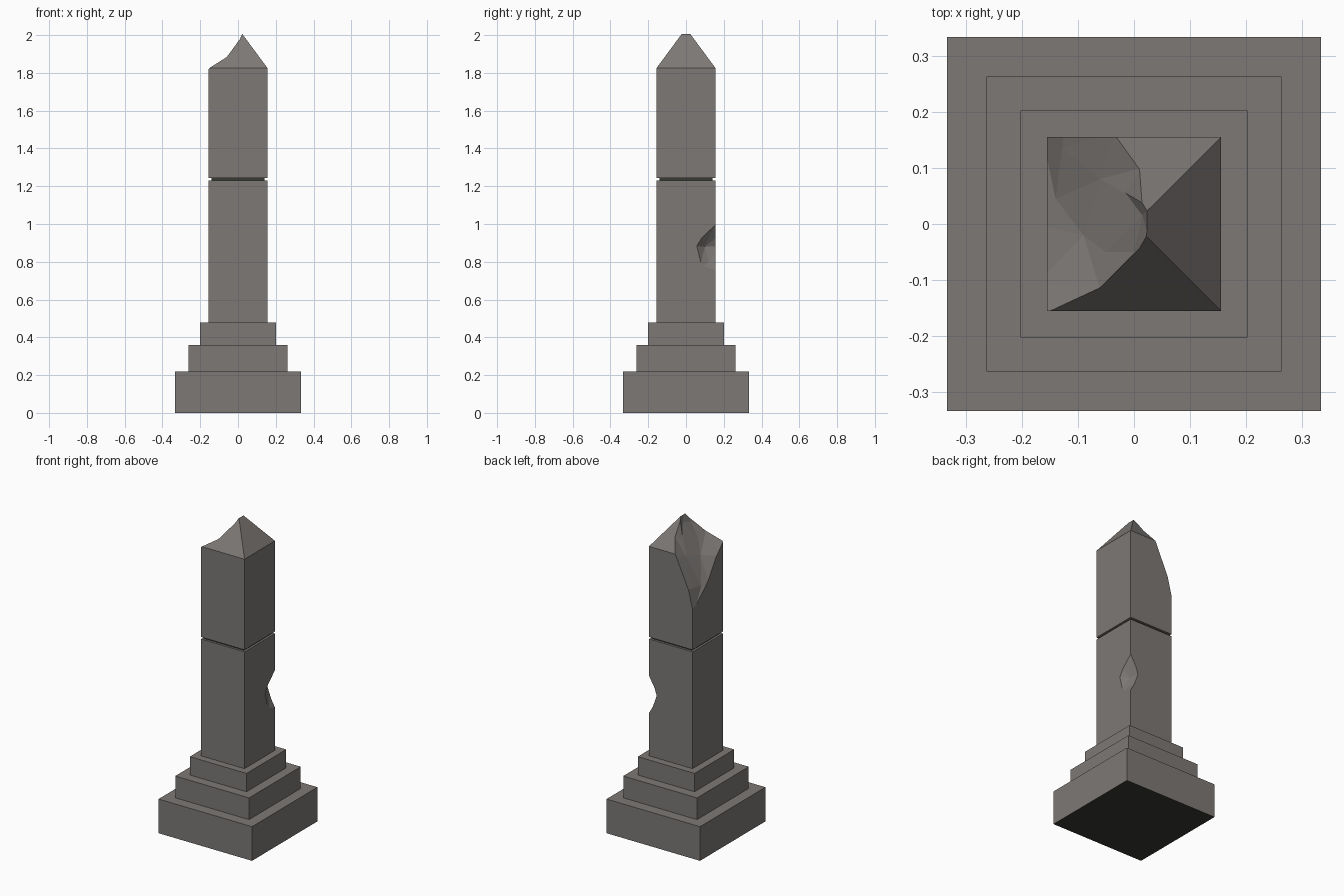
import bpy, bmesh
from mathutils import Vector
from mathutils.geometry import delaunay_2d_cdt

if "Cube" in bpy.data.objects:
    bpy.data.objects.remove(bpy.data.objects["Cube"])


def flat_colour(name, rgb):
    mat = bpy.data.materials.new(name)
    mat.diffuse_color = (*rgb, 1)
    mat.use_nodes = True
    mat.node_tree.nodes["Principled BSDF"].inputs["Base Color"].default_value = mat.diffuse_color
    return mat


stone = flat_colour("warm grey stone", (0.205, 0.19, 0.18))
dark = flat_colour("dark recess", (0.04, 0.042, 0.032))


def add_object(name, bm, mat=stone):
    bmesh.ops.recalc_face_normals(bm, faces=bm.faces)
    mesh = bpy.data.meshes.new(name)
    bm.to_mesh(mesh)
    bm.free()
    mesh.materials.append(mat)
    ob = bpy.data.objects.new(name, mesh)
    bpy.context.collection.objects.link(ob)
    return ob


def square_stack(name, rings, mat=stone):
    """Solid lofted through square rings given as (half width, height)."""
    bm = bmesh.new()
    loops = [[bm.verts.new((sx * h, sy * h, z))
              for sx, sy in ((-1, -1), (1, -1), (1, 1), (-1, 1))] for h, z in rings]
    for a, b in zip(loops, loops[1:]):
        for i in range(4):
            j = (i + 1) % 4
            bm.faces.new((a[i], a[j], b[j], b[i]))
    bm.faces.new(loops[0][::-1])
    bm.faces.new(loops[-1])
    return add_object(name, bm, mat)


def hull_cutter(points):
    """Convex cutter for a simple knock."""
    bm = bmesh.new()
    for p in points:
        bm.verts.new(p)
    bmesh.ops.convex_hull(bm, input=bm.verts)
    loose = [v for v in bm.verts if not v.link_faces]
    bmesh.ops.delete(bm, geom=loose, context='VERTS')
    return add_object("chip_cutter", bm)


def broken_surface_cutter(points, top):
    """Facets through the points, extended up to a flat top."""
    flat = [Vector(p[:2]) for p in points]
    co, _, tris, orig, _, _ = delaunay_2d_cdt(flat, [], [], 0, 1e-5)
    bm = bmesh.new()
    verts = [bm.verts.new((c.x, c.y, points[o[0]][2])) for c, o in zip(co, orig)]
    for t in tris:
        bm.faces.new([verts[i] for i in t])
    lid = bmesh.ops.extrude_face_region(bm, geom=bm.faces[:], use_keep_orig=True)["geom"]
    for v in lid:
        if isinstance(v, bmesh.types.BMVert):
            v.co.z = top
    return add_object("break_cutter", bm)


def cut(ob, cutter):
    cutter.hide_render = True
    mod = ob.modifiers.new("chip", 'BOOLEAN')
    mod.operation = 'DIFFERENCE'
    mod.solver = 'EXACT'
    mod.object = cutter
    deps = bpy.context.evaluated_depsgraph_get()
    mesh = bpy.data.meshes.new_from_object(ob.evaluated_get(deps))
    ob.modifiers.clear()
    ob.data = mesh
    bpy.data.objects.remove(cutter)


# Stepped plinth, with a dark underside
base = square_stack("plinth_bottom", [(0.333, 0), (0.333, 0.22)])
base.data.materials.append(dark)
for f in base.data.polygons:
    f.material_index = 1 if f.normal.z < -0.5 else 0
square_stack("plinth_middle", [(0.263, 0.22), (0.263, 0.36)])
square_stack("plinth_top", [(0.202, 0.36), (0.202, 0.478)])

# Shaft in two blocks with a dark recessed joint
lower = square_stack("lower_shaft", [(0.155, 0.478), (0.155, 1.23)])
square_stack("joint", [(0.141, 1.23), (0.141, 1.243)], dark)
upper = square_stack("upper_shaft_and_tip",
                     [(0.155, 1.243), (0.155, 1.827), (0.0005, 2.036)])

# Small chip on the back right edge
cut(lower, hull_cutter([
    (0.165, 0.165, 1.02), (0.175, 0.075, 0.95), (0.175, 0.035, 0.885),
    (0.175, 0.055, 0.82), (0.175, 0.068, 0.755), (0.165, 0.165, 0.733),
    (0.095, 0.175, 0.88), (0.115, 0.175, 0.94), (0.125, 0.175, 0.8),
    (0.115, 0.1, 0.88), (0.135, 0.12, 0.8), (0.25, 0.25, 0.88)]))

# Large break at the back left of the tip
cut(upper, broken_surface_cutter([
    # outer rim
    (0.028, -0.03, 2.03), (0.028, 0.03, 2.03), (0.013, 0.1, 1.91),
    (-0.035, 0.165, 1.82), (-0.125, 0.175, 1.62), (-0.165, 0.165, 1.46),
    (-0.175, 0.0, 1.585), (-0.175, -0.108, 1.75), (-0.165, -0.165, 1.82),
    (-0.061, -0.115, 1.884),
    # bottom of the hollow
    (-0.128, 0.135, 1.62), (-0.14, 0.045, 1.61), (-0.09, -0.02, 1.77),
    (-0.05, -0.05, 1.86), (-0.06, 0.08, 1.785), (-0.015, 0.055, 1.89),
    (0.015, 0.015, 1.965), (0.0, -0.05, 1.95)], 2.3))
